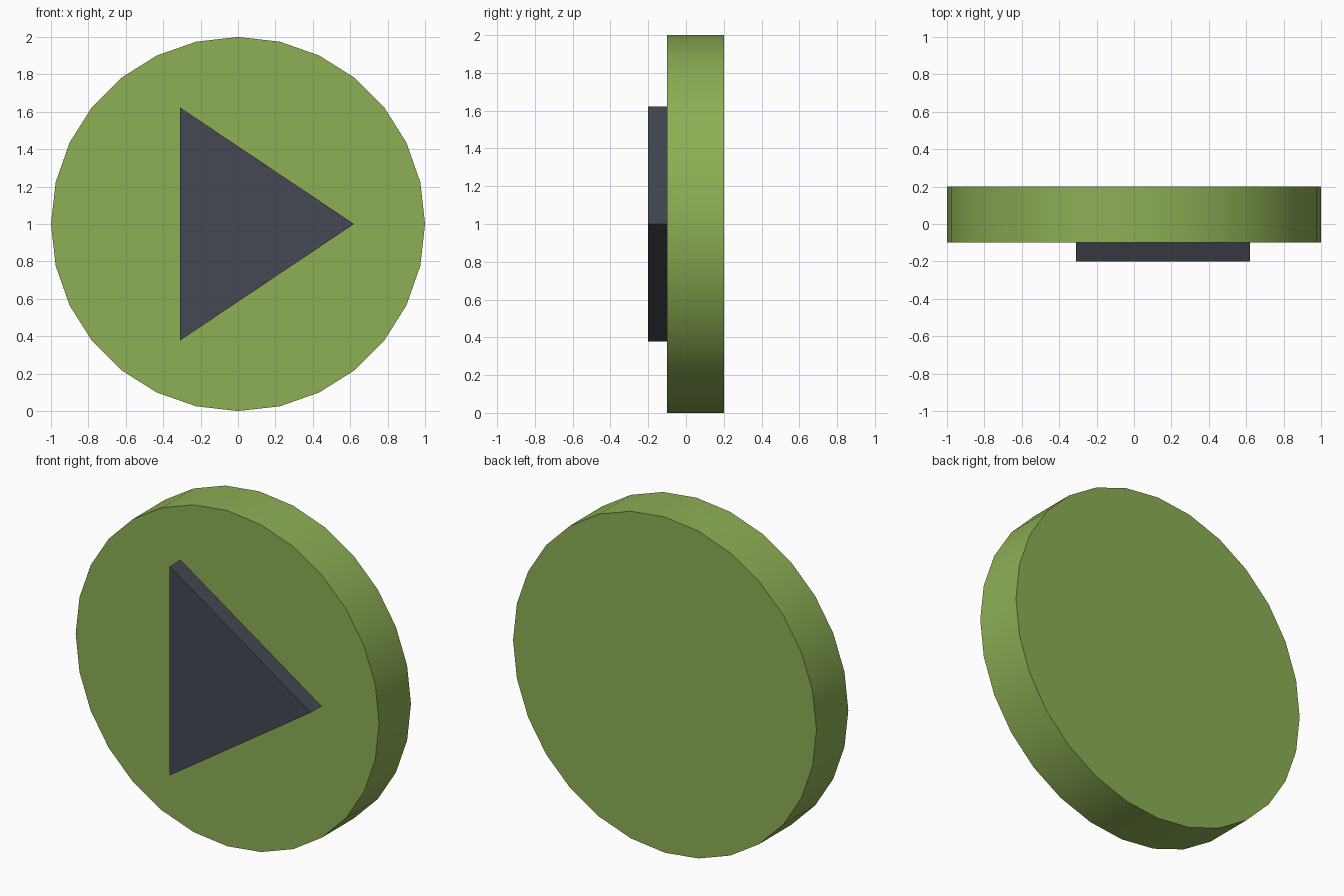
import bpy, bmesh, math

cube = bpy.data.objects.get("Cube")
if cube:
    bpy.data.objects.remove(cube, do_unlink=True)


def make_material(name, rgb):
    mat = bpy.data.materials.new(name)
    mat.use_nodes = True
    mat.diffuse_color = (*rgb, 1)
    mat.node_tree.nodes["Principled BSDF"].inputs["Base Color"].default_value = (*rgb, 1)
    return mat


def extruded_plate(name, outline, front, back, mat):
    """Extrude an x-z outline along y from front to back."""
    bm = bmesh.new()
    face = bm.faces.new([bm.verts.new((x, front, z)) for x, z in outline])
    side = bmesh.ops.extrude_face_region(bm, geom=[face], use_keep_orig=True)
    verts = [g for g in side["geom"] if isinstance(g, bmesh.types.BMVert)]
    bmesh.ops.translate(bm, verts=verts, vec=(0, back - front, 0))
    bmesh.ops.recalc_face_normals(bm, faces=bm.faces)
    mesh = bpy.data.meshes.new(name)
    bm.to_mesh(mesh)
    bm.free()
    mesh.materials.append(mat)
    obj = bpy.data.objects.new(name, mesh)
    bpy.context.collection.objects.link(obj)
    return obj


green = make_material("leaf green", (0.27, 0.43, 0.09))
slate = make_material("dark slate", (0.058, 0.065, 0.084))

# Round button body with a smooth rim and sharp front and back edges
SIDES = 28
circle = [(math.sin(math.tau * i / SIDES), 1 + math.cos(math.tau * i / SIDES))
          for i in range(SIDES)]
disc = extruded_plate("button_disc", circle, -0.1, 0.2, green)
bpy.ops.object.select_all(action="DESELECT")
disc.select_set(True)
bpy.context.view_layer.objects.active = disc
bpy.ops.object.shade_smooth_by_angle(angle=math.radians(30))

# Raised arrow pointing to the model's left
triangle = [(-0.31, 1.623), (0.62, 1.0), (-0.31, 0.377)]
extruded_plate("arrow_triangle", triangle, -0.2, -0.1, slate)
